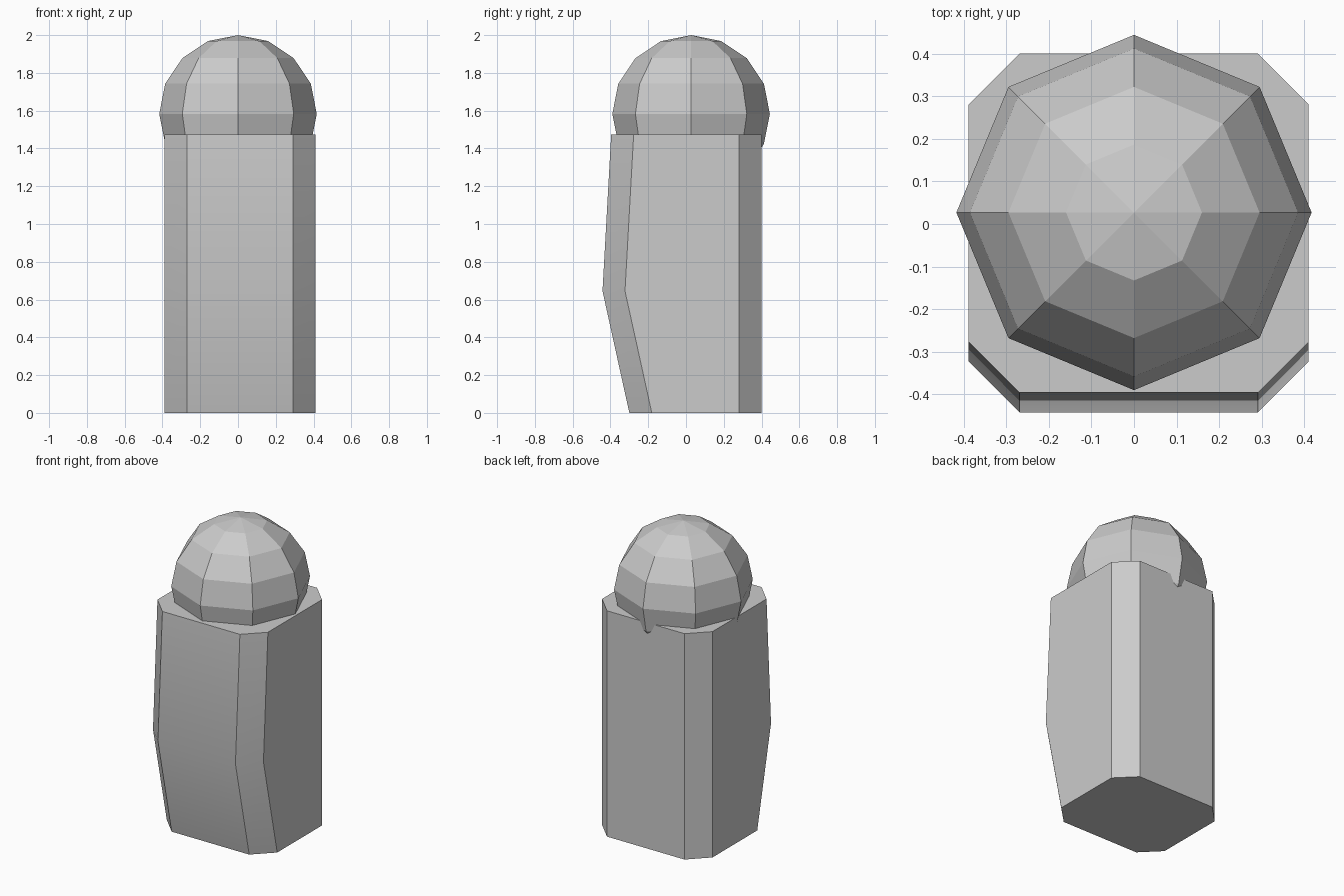
import bpy
import bmesh
from mathutils import Matrix

cube = bpy.data.objects.get("Cube")
if cube:
    bpy.data.objects.remove(cube, do_unlink=True)

# Single plain grey
grey = bpy.data.materials.new("plain grey")
grey.use_nodes = True
colour = (0.6, 0.6, 0.6, 1)
grey.diffuse_color = colour
grey.node_tree.nodes["Principled BSDF"].inputs["Base Color"].default_value = colour


def add_object(name, bm):
    bmesh.ops.recalc_face_normals(bm, faces=bm.faces)
    mesh = bpy.data.meshes.new(name)
    bm.to_mesh(mesh)
    bm.free()
    mesh.materials.append(grey)
    obj = bpy.data.objects.new(name, mesh)
    bpy.context.collection.objects.link(obj)
    return obj


# Body: chamfered column whose front bulges at the belly
LEFT, RIGHT, BACK, CUT = 0.41, -0.388, 0.40, 0.119


def body_ring(bm, front, z):
    outline = [
        (RIGHT + CUT, front), (LEFT - CUT, front),
        (LEFT, front + CUT), (LEFT, BACK - CUT),
        (LEFT - CUT, BACK), (RIGHT + CUT, BACK),
        (RIGHT, BACK - CUT), (RIGHT, front + CUT),
    ]
    return [bm.verts.new((x, y, z)) for x, y in outline]


bm = bmesh.new()
rings = [body_ring(bm, front, z)
         for front, z in ((-0.30, 0), (-0.442, 0.645), (-0.396, 1.475))]
for low, high in zip(rings, rings[1:]):
    for i in range(len(low)):
        j = (i + 1) % len(low)
        bm.faces.new((low[i], low[j], high[j], high[i]))
bm.faces.new(rings[0])
bm.faces.new(rings[-1])
body = add_object("body", bm)

# Soften only the gentle bends of the body
bpy.ops.object.select_all(action="DESELECT")
body.select_set(True)
bpy.context.view_layer.objects.active = body
bpy.ops.object.shade_smooth_by_angle(angle=0.52)

# Head: faceted ball sunk into the top of the body
bm = bmesh.new()
bmesh.ops.create_uvsphere(bm, u_segments=8, v_segments=8, radius=0.417,
                          matrix=Matrix.Translation((0, 0.027, 1.583)))
add_object("head", bm)
